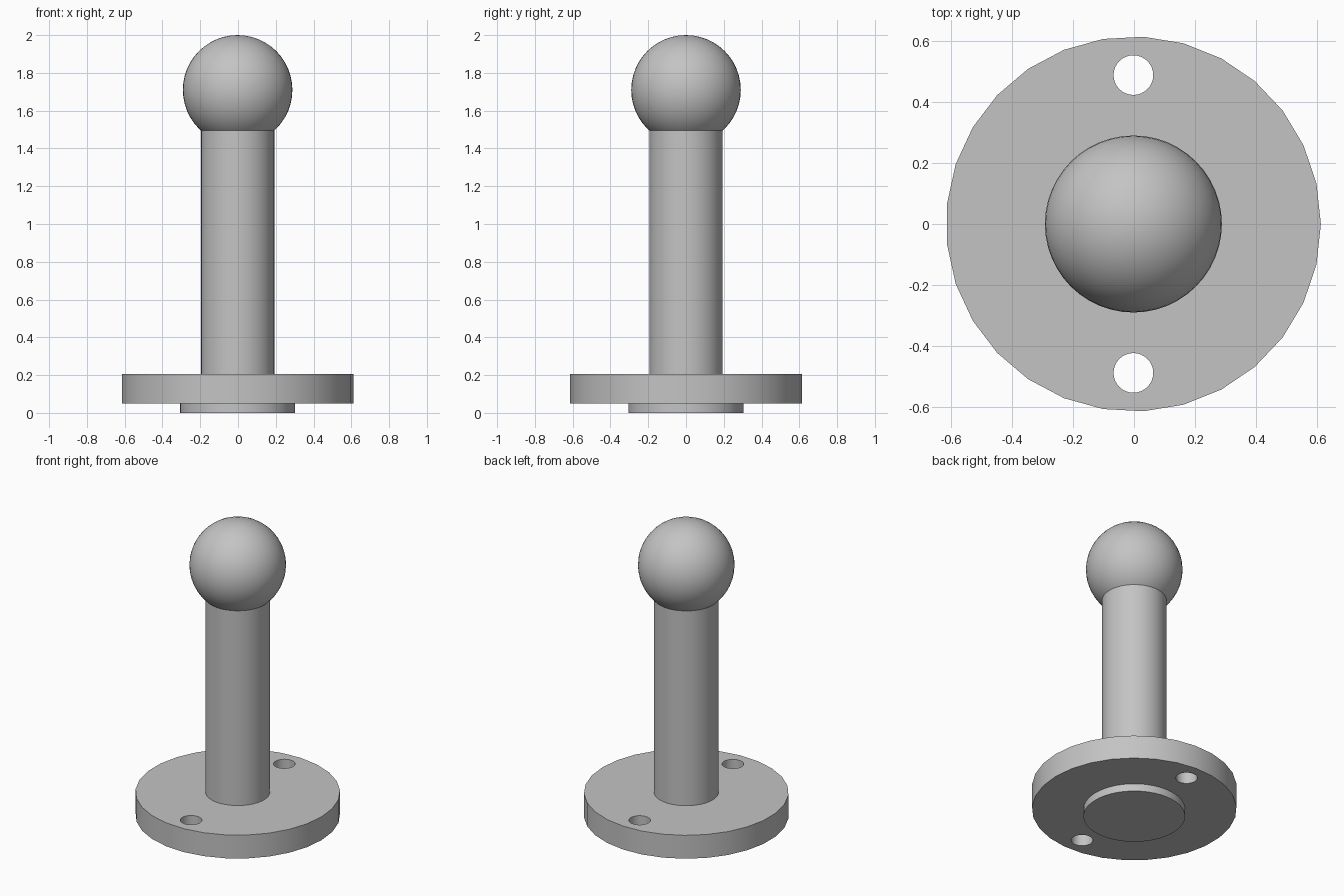
import bpy
import math

if "Cube" in bpy.data.objects:
    bpy.data.objects.remove(bpy.data.objects["Cube"], do_unlink=True)

AXIS_X = -0.002  # the odd-sided flange sits slightly off its bounding centre

grey = bpy.data.materials.new("plain grey")
grey.use_nodes = True
grey.diffuse_color = (0.55, 0.55, 0.55, 1)
grey.node_tree.nodes["Principled BSDF"].inputs["Base Color"].default_value = (0.55, 0.55, 0.55, 1)


def finish(obj, name):
    obj.name = obj.data.name = name
    obj.data.materials.clear()
    obj.data.materials.append(grey)
    bpy.ops.object.select_all(action="DESELECT")
    obj.select_set(True)
    bpy.context.view_layer.objects.active = obj
    bpy.ops.object.shade_smooth_by_angle(angle=math.radians(30))


def disc(radius, bottom, top, sides, y=0):
    """Upright cylinder with its first corner on the +x side."""
    bpy.ops.mesh.primitive_cylinder_add(
        vertices=sides, radius=radius, depth=top - bottom,
        location=(AXIS_X, y, (bottom + top) / 2),
        rotation=(0, 0, -math.pi / 2))
    bpy.ops.object.transform_apply(location=False, rotation=True, scale=False)
    return bpy.context.object


# Locating boss under the flange
finish(disc(0.305, 0, 0.06, 48), "locating_boss")

# Flange with two bolt holes drilled through
flange = disc(0.6145, 0.05, 0.205, 29)
for side in (-1, 1):
    cutter = disc(0.065, -0.1, 0.4, 32, y=side * 0.488)
    cutter.hide_render = True
    drill = flange.modifiers.new("bolt_hole", "BOOLEAN")
    drill.operation = "DIFFERENCE"
    drill.solver = "EXACT"
    drill.object = cutter
    bpy.context.view_layer.objects.active = flange
    bpy.ops.object.modifier_apply(modifier=drill.name)
    bpy.data.objects.remove(cutter, do_unlink=True)
finish(flange, "flange")

# Shaft, its top buried in the ball
finish(disc(0.194, 0.19, 1.51, 40), "shaft")

# Ball end
bpy.ops.mesh.primitive_uv_sphere_add(
    segments=48, ring_count=24, radius=0.29, location=(AXIS_X, 0, 1.71))
finish(bpy.context.object, "ball_end")
